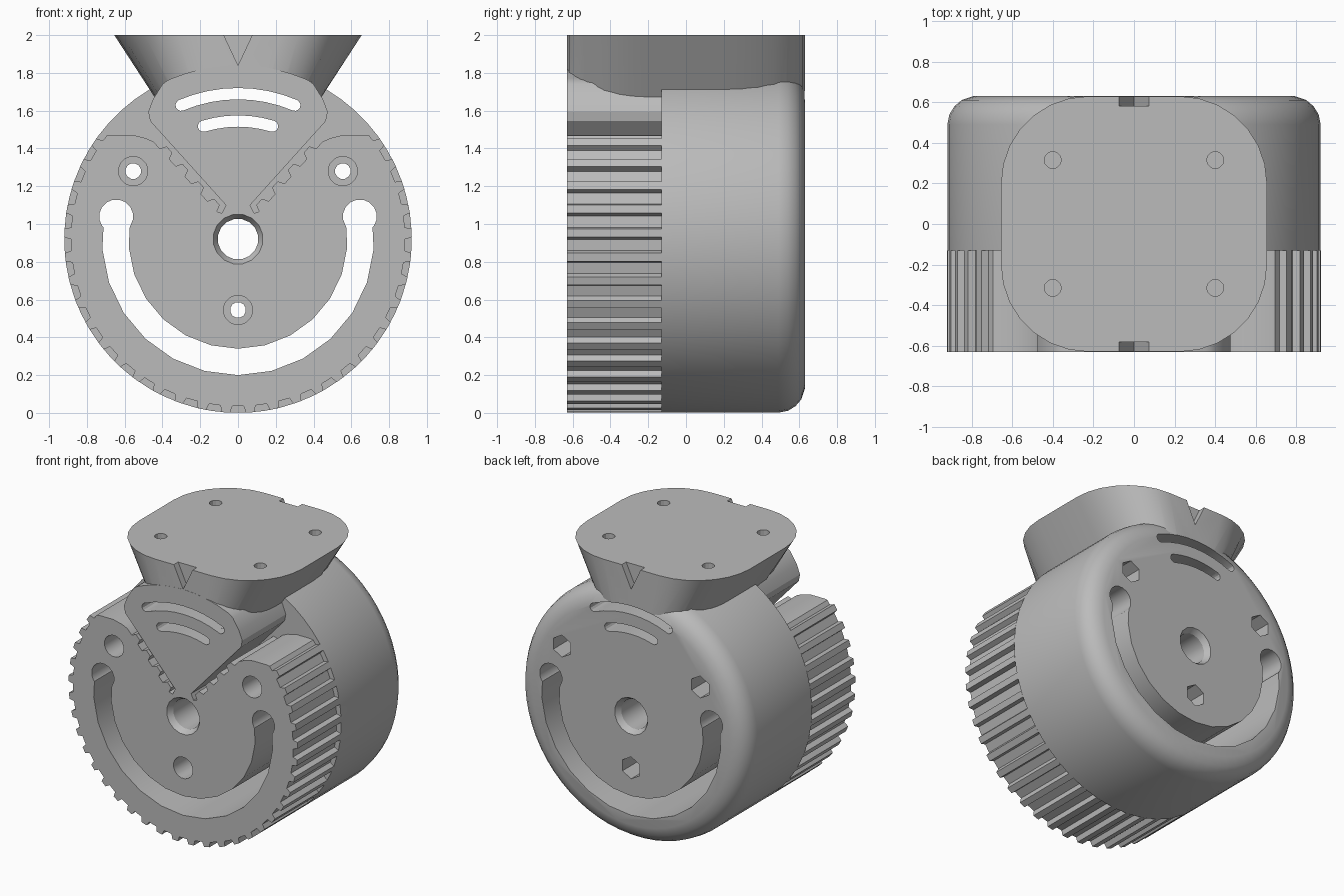
import bpy
import bmesh
from math import sin, cos, pi, radians
from mathutils import Vector

cube = bpy.data.objects.get("Cube")
if cube:
    bpy.data.objects.remove(cube, do_unlink=True)

CZ = 0.92        # height of the wheel axis
R = 0.92         # wheel radius
FRONT, STEP, BACK = -0.63, -0.13, 0.63

grey = bpy.data.materials.new("plain grey")
grey.use_nodes = True
grey.diffuse_color = (0.5, 0.5, 0.5, 1)
grey.node_tree.nodes["Principled BSDF"].inputs["Base Color"].default_value = (0.5, 0.5, 0.5, 1)


def loft(name, rings):
    """Solid through rings of equal point count, capped at both ends."""
    bm = bmesh.new()
    rows = [[bm.verts.new(p) for p in ring] for ring in rings]
    n = len(rows[0])
    for a, b in zip(rows, rows[1:]):
        for i in range(n):
            j = (i + 1) % n
            bm.faces.new((a[i], a[j], b[j], b[i]))
    bm.faces.new(rows[0])
    bm.faces.new(rows[-1])
    bmesh.ops.recalc_face_normals(bm, faces=bm.faces)
    mesh = bpy.data.meshes.new(name)
    bm.to_mesh(mesh)
    bm.free()
    mesh.materials.append(grey)
    obj = bpy.data.objects.new(name, mesh)
    bpy.context.collection.objects.link(obj)
    return obj


def prism(name, pts, y0, y1):
    return loft(name, [[Vector((x, y, z)) for x, z in pts] for y in (y0, y1)])


def lathe(name, profile, sides, cx=0, cz=CZ):
    """Revolve (radius, y) points around an axis along y."""
    angles = [2 * pi * (i + 0.5) / sides for i in range(sides)]
    return loft(name, [[Vector((cx + r * cos(a), y, cz + r * sin(a))) for a in angles]
                       for r, y in profile])


def arc(r, start, end, steps, cx=0, cz=CZ):
    angles = [radians(start + (end - start) * i / steps) for i in range(steps + 1)]
    return [(cx + r * cos(a), cz + r * sin(a)) for a in angles]


def arc_slot(name, r, half, start, end, steps):
    """Cutter for a curved slot with rounded ends, right through the wheel."""
    cap = []
    for ang, turn in ((end, end), (start, start + 180)):
        c = radians(ang)
        cap.append(arc(half, turn, turn + 180, 6, r * cos(c), CZ + r * sin(c))[1:-1])
    pts = arc(r + half, start, end, steps) + cap[0] + arc(r - half, end, start, steps) + cap[1]
    return prism(name, pts, -0.8, 0.8)


def cut(obj, cutters):
    bpy.context.view_layer.objects.active = obj
    for c in cutters:
        mod = obj.modifiers.new("cut", "BOOLEAN")
        mod.operation = "DIFFERENCE"
        mod.solver = "EXACT"
        mod.object = c
        bpy.ops.object.modifier_apply(modifier=mod.name)


# Toothed front rim, plain at the top where the fan sits
TEETH = 45
outline = []
for i in range(TEETH):
    a = -pi / 2 + 2 * pi * i / TEETH
    depth = 0 if sin(a) > 0.85 else 0.035
    for r, da in ((R, -0.046), (R - depth, -0.034), (R - depth, 0.034), (R, 0.046)):
        outline.append((r * cos(a + da), CZ + r * sin(a + da)))
toothed_rim = prism("toothed_rim", outline, FRONT, STEP)

# Drum with a rounded back edge
drum = lathe("drum", [(0.92, STEP), (0.92, 0.49), (0.91, 0.54), (0.885, 0.58),
                      (0.85, 0.61), (0.79, BACK)], 64)


# Mount: rounded square tapering sideways as it goes down
def mount_ring(z):
    sx = (0.655 - (2 - z) * 0.65) / 0.655
    rad, pts = 0.43, []
    for q, (ux, uy) in enumerate(((1, 1), (-1, 1), (-1, -1), (1, -1))):
        pts += arc(rad, 90 * q, 90 * q + 90, 7, ux * (0.655 - rad), uy * (0.629 - rad))
    return [Vector((x * sx, y, z)) for x, y in pts]


mount = loft("top_mount", [mount_ring(1.5), mount_ring(2.0)])

# Clearance beside the fan, with a serrated clamping edge, on both sides
fan_side = [(0.064, 1.10), (0.465, 1.545), (0.475, 1.595), (0.45, 1.66), (0.4, 1.74),
            (0.32, 1.80), (0.24, 1.825), (0.2, 1.95)]
shelf = [(1.1, 1.95), (1.1, 1.44), (0.74, 1.46), (0.67, 1.472), (0.56, 1.472), (0.49, 1.455)]
steps = []
for k in range(4):
    t = 0.1 + 0.125 * k
    steps += [(t, 0.06), (t + 0.05, 0.06), (t + 0.065, 0.025), (t + 0.11, 0.025)]
steps += [(0.6, 0.06), (0.625, 0.045)]
serration = [(0.47 - 0.67 * t + 0.74 * o, 1.55 - 0.74 * t - 0.67 * o) for t, o in steps]
clearance = fan_side + shelf + serration
gaps = [prism("gap_cutter", [(s * x, z) for x, z in clearance], -0.8, 0.0) for s in (1, -1)]

# Slots and axle hole through the whole wheel
fan_slots = [arc_slot("slot_cutter", 0.77, 0.03, 67, 113, 8),
             arc_slot("slot_cutter", 0.625, 0.03, 73, 107, 6)]
wheel_cuts = [arc_slot("slot_cutter", 0.65, 0.07, 170, 370, 14)]
wheel_cuts += [lathe("bulb_cutter", [(0.09, -0.8), (0.09, 0.8)], 16, s * 0.645, 1.04)
               for s in (1, -1)]
wheel_cuts.append(lathe("axle_cutter", [(0.133, -0.8), (0.133, FRONT), (0.108, -0.59),
                                        (0.108, 0.59), (0.133, BACK), (0.133, 0.8)], 16))

# Screw holes: round counterbore in front, hexagonal pocket behind
for x, z in ((-0.555, 1.28), (0.555, 1.28), (0, 0.545)):
    for r, y0, y1, sides in ((0.042, -0.8, 0.8, 12), (0.078, -0.8, -0.35, 16),
                             (0.08, 0.4, 0.8, 6)):
        wheel_cuts.append(lathe("screw_cutter", [(r, y0), (r, y1)], sides, x, z))

# Mount details: index notches front and back, four blind screw holes
notch = [(-0.0844, 2.02), (0.0844, 2.02), (0, 1.84)]
mount_cuts = [prism("notch_cutter", notch, -0.7, -0.58), prism("notch_cutter", notch, 0.58, 0.7)]
for x in (-0.4, 0.4):
    for y in (-0.315, 0.315):
        mount_cuts.append(loft("hole_cutter", [[Vector((px, py, z)) for px, py in
                                                arc(0.042, 0, 330, 11, x, y)]
                                               for z in (1.8, 2.1)]))

cut(toothed_rim, gaps + fan_slots + wheel_cuts)
cut(drum, fan_slots + wheel_cuts)
cut(mount, fan_slots + mount_cuts)
for c in gaps + fan_slots + wheel_cuts + mount_cuts:
    bpy.data.objects.remove(c, do_unlink=True)

# Smooth shading with sharp edges kept
for obj in bpy.context.view_layer.objects:
    obj.select_set(obj in (toothed_rim, drum, mount))
bpy.context.view_layer.objects.active = drum
bpy.ops.object.shade_smooth_by_angle(angle=radians(28))
